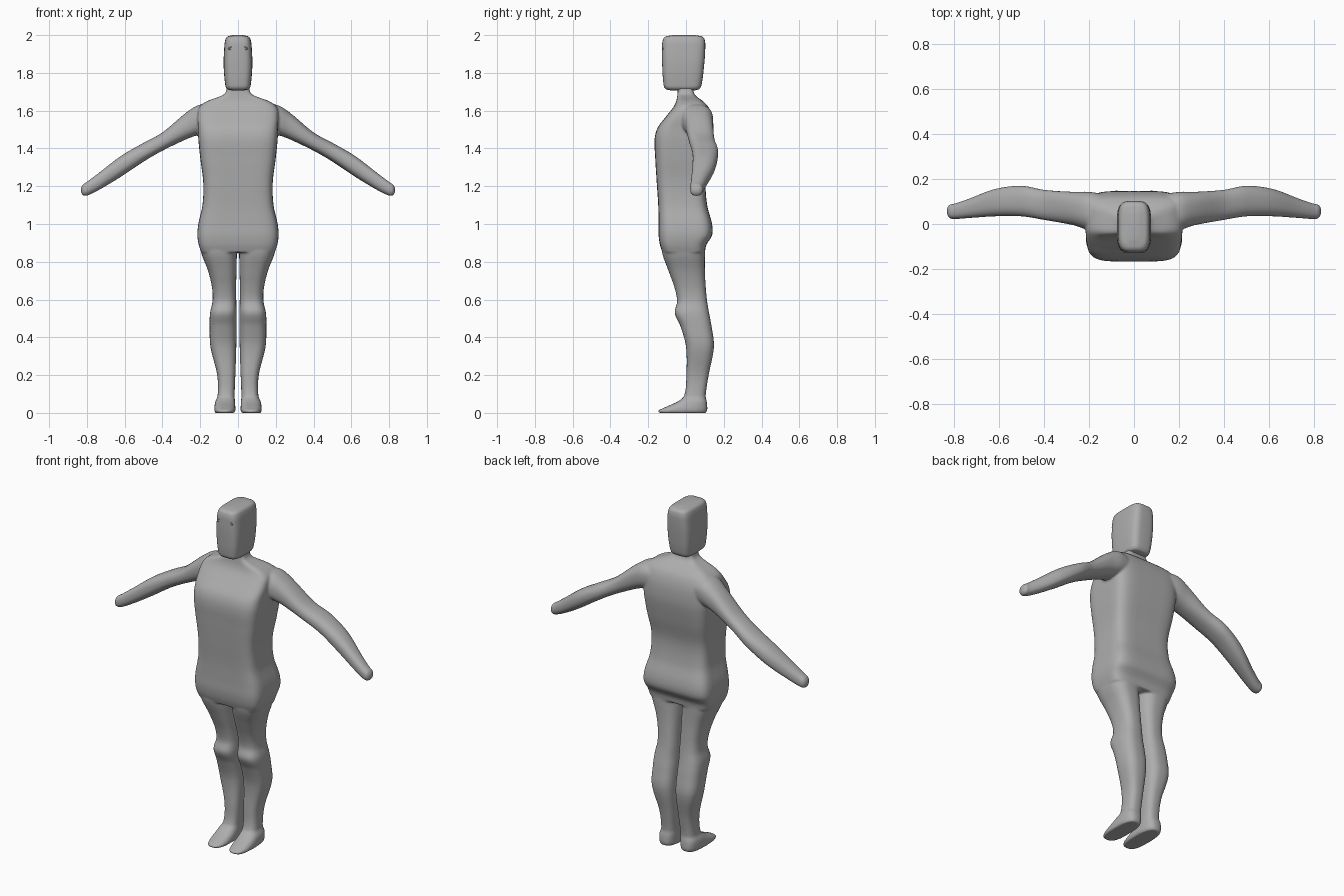
import bpy, bmesh, math
from mathutils import Vector

if "Cube" in bpy.data.objects:
    bpy.data.objects.remove(bpy.data.objects["Cube"], do_unlink=True)

grey = bpy.data.materials.new("plain grey")
grey.use_nodes = True
colour = (0.42, 0.42, 0.42, 1)
grey.diffuse_color = colour
grey.node_tree.nodes["Principled BSDF"].inputs["Base Color"].default_value = colour


def smooth_stations(stations, steps=6):
    """Blend sections (position, low a, high a, low b, high b) along a smooth curve."""
    pos = [s[0] for s in stations]
    val = [Vector(s[1:]) for s in stations]
    last = len(stations) - 1
    slope = []
    for i in range(last + 1):
        lo, hi = max(i - 1, 0), min(i + 1, last)
        slope.append((val[hi] - val[lo]) / (pos[hi] - pos[lo]))
    for i in range(last):
        span = pos[i + 1] - pos[i]
        for k in range(steps):
            t = k / steps
            ease = t * t * (3 - 2 * t)
            rise = t * (1 - t) ** 2 * span
            fall = t * t * (t - 1) * span
            yield pos[i] + t * span, (val[i] * (1 - ease) + val[i + 1] * ease
                                      + slope[i] * rise + slope[i + 1] * fall)
    yield pos[last], val[last]


def loft(bm, stations, power, axis="z", mirror=False, sides=48):
    """Skin rounded-rectangle sections stacked along an axis."""
    rings = []
    for p, (a0, a1, b0, b1) in smooth_stations(stations):
        ring = []
        for k in range(sides):
            ang = math.tau * k / sides
            c, s = math.cos(ang), math.sin(ang)
            a = (a0 + a1) / 2 + (a1 - a0) / 2 * math.copysign(abs(c) ** (2 / power), c)
            b = (b0 + b1) / 2 + (b1 - b0) / 2 * math.copysign(abs(s) ** (2 / power), s)
            co = Vector((a, b, p) if axis == "z" else (p, a, b))
            if mirror:
                co.x = -co.x
            ring.append(bm.verts.new(co))
        rings.append(ring)
    faces = [bm.faces.new(rings[0]), bm.faces.new(rings[-1])]
    for low, high in zip(rings, rings[1:]):
        for k in range(sides):
            n = (k + 1) % sides
            faces.append(bm.faces.new((low[k], low[n], high[n], high[k])))
    bmesh.ops.recalc_face_normals(bm, faces=faces)


def finish(bm, name):
    mesh = bpy.data.meshes.new(name)
    bm.to_mesh(mesh)
    bm.free()
    mesh.materials.append(grey)
    for poly in mesh.polygons:
        poly.use_smooth = True
    obj = bpy.data.objects.new(name, mesh)
    bpy.context.collection.objects.link(obj)
    return obj


# Torso: height, half width, front, back
torso = [
    (0.85, 0.195, -0.125, 0.1), (0.89, 0.208, -0.138, 0.108),
    (0.94, 0.215, -0.145, 0.138), (1.0, 0.21, -0.145, 0.138),
    (1.1, 0.188, -0.147, 0.112), (1.22, 0.184, -0.155, 0.105),
    (1.35, 0.2, -0.163, 0.13), (1.45, 0.21, -0.166, 0.145),
    (1.51, 0.212, -0.15, 0.146), (1.57, 0.215, -0.105, 0.138),
    (1.62, 0.205, -0.066, 0.118), (1.65, 0.165, -0.052, 0.09),
    (1.68, 0.085, -0.046, 0.05), (1.7, 0.064, -0.044, 0.04),
    (1.74, 0.06, -0.044, 0.038)]

# Leg and foot: height, inner side, outer side, front, back
leg = [
    (0.0, 0.02, 0.12, -0.142, 0.106), (0.012, 0.014, 0.125, -0.147, 0.112),
    (0.03, 0.014, 0.125, -0.11, 0.113), (0.06, 0.016, 0.12, -0.045, 0.11),
    (0.09, 0.018, 0.108, -0.01, 0.104), (0.2, 0.014, 0.11, 0.002, 0.12),
    (0.35, 0.009, 0.146, 0.0, 0.148), (0.46, 0.008, 0.15, -0.03, 0.135),
    (0.53, 0.008, 0.148, -0.06, 0.122), (0.59, 0.009, 0.135, -0.047, 0.112),
    (0.66, 0.01, 0.137, -0.06, 0.105), (0.75, 0.008, 0.158, -0.092, 0.1),
    (0.85, 0.006, 0.195, -0.127, 0.1), (0.93, 0.006, 0.2, -0.13, 0.1)]

# Arm: distance out, front, back, underside, top
arm = [
    (0.12, -0.01, 0.13, 1.5, 1.62), (0.2, -0.025, 0.143, 1.475, 1.632),
    (0.27, -0.005, 0.143, 1.45, 1.593), (0.4, 0.018, 0.152, 1.388, 1.485),
    (0.5, 0.034, 0.17, 1.33, 1.43), (0.62, 0.034, 0.155, 1.25, 1.36),
    (0.74, 0.026, 0.11, 1.178, 1.268), (0.8, 0.022, 0.09, 1.15, 1.223),
    (0.822, 0.027, 0.085, 1.152, 1.208), (0.832, 0.045, 0.068, 1.17, 1.19)]

# Body: limbs and torso fused into one smooth skin
bm = bmesh.new()
loft(bm, [(z, -w, w, f, b) for z, w, f, b in torso], 5)
for side in (False, True):
    loft(bm, leg, 2.7, mirror=side)
    loft(bm, arm, 2.4, axis="x", mirror=side)
body = finish(bm, "body")
fuse = body.modifiers.new("fuse", "REMESH")
fuse.mode = "VOXEL"
fuse.voxel_size = 0.006
fuse.use_smooth_shade = True
relax = body.modifiers.new("relax", "SMOOTH")
relax.factor = 0.5
relax.iterations = 6

# Head: height, half width, front, back
head = [
    (1.708, 0.035, -0.085, 0.05), (1.714, 0.058, -0.108, 0.07),
    (1.74, 0.068, -0.119, 0.083), (1.84, 0.076, -0.126, 0.096),
    (1.93, 0.073, -0.127, 0.102), (1.975, 0.067, -0.122, 0.099),
    (1.993, 0.054, -0.106, 0.084), (2.0, 0.025, -0.07, 0.05)]
bm = bmesh.new()
loft(bm, [(z, -w, w, f, b) for z, w, f, b in head], 4)
finish(bm, "head")

# Eyes: small balls inside raised oval lids
for x, label in ((0.035, "left"), (-0.035, "right")):
    bpy.ops.mesh.primitive_uv_sphere_add(segments=16, ring_count=8, radius=0.008,
                                         location=(x, -0.119, 1.93))
    eye = bpy.context.object
    eye.name = label + "_eye"
    bpy.ops.mesh.primitive_torus_add(major_segments=20, minor_segments=8,
                                     major_radius=0.011, minor_radius=0.003,
                                     location=(x, -0.123, 1.93),
                                     rotation=(math.pi / 2, 0, 0))
    lid = bpy.context.object
    lid.name = label + "_eyelid"
    lid.scale = (1.2, 0.65, 1)
    for part in (eye, lid):
        part.data.materials.append(grey)
        for poly in part.data.polygons:
            poly.use_smooth = True
